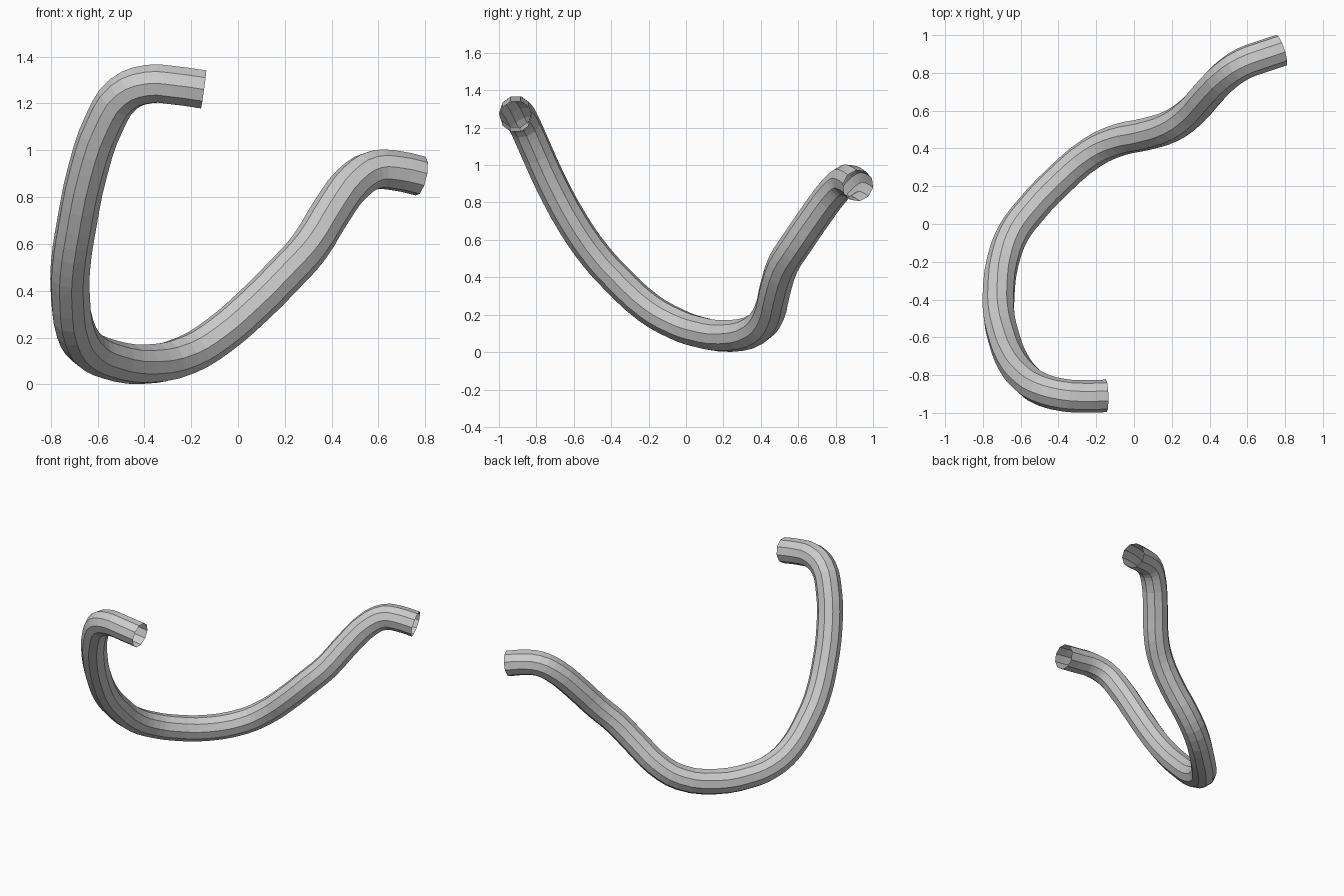
import bpy

# Remove the default cube
cube = bpy.data.objects.get("Cube")
if cube:
    bpy.data.objects.remove(cube, do_unlink=True)

# Light grey material
grey = bpy.data.materials.new("light_grey")
grey.use_nodes = True
colour = (0.6, 0.6, 0.6, 1.0)
grey.diffuse_color = colour
grey.node_tree.nodes["Principled BSDF"].inputs["Base Color"].default_value = colour

# Centre line of the pipe, from the high front end to the back end
path = [
    (-.147, -.91, 1.26), (-.27, -.913, 1.277), (-.38, -.905, 1.283),
    (-.49, -.875, 1.24), (-.57, -.82, 1.12), (-.64, -.73, .92),
    (-.69, -.6, .68), (-.715, -.48, .51), (-.717, -.38, .4),
    (-.695, -.2, .235), (-.64, -.05, .15), (-.56, .06, .11),
    (-.4, .23, .086), (-.22, .38, .125), (-.08, .445, .21),
    (.06, .475, .33), (.2, .52, .47), (.3, .59, .58),
    (.4, .7, .74), (.49, .79, .86), (.58, .85, .915),
    (.68, .887, .912), (.78, .92, .89),
]

# Ten-sided open tube swept along the centre line
curve = bpy.data.curves.new("bent_pipe", "CURVE")
curve.dimensions = "3D"
curve.resolution_u = 3
curve.bevel_depth = 0.086
curve.bevel_resolution = 3
curve.use_fill_caps = False
spline = curve.splines.new("BEZIER")
spline.bezier_points.add(len(path) - 1)
for point, co in zip(spline.bezier_points, path):
    point.co = co
    point.handle_left_type = point.handle_right_type = "AUTO"
curve.materials.append(grey)
pipe = bpy.data.objects.new("bent_pipe", curve)
bpy.context.collection.objects.link(pipe)

# Turn the swept curve into a flat-faced mesh
bpy.ops.object.select_all(action="DESELECT")
pipe.select_set(True)
bpy.context.view_layer.objects.active = pipe
bpy.ops.object.convert(target="MESH")
bpy.ops.object.shade_flat()
